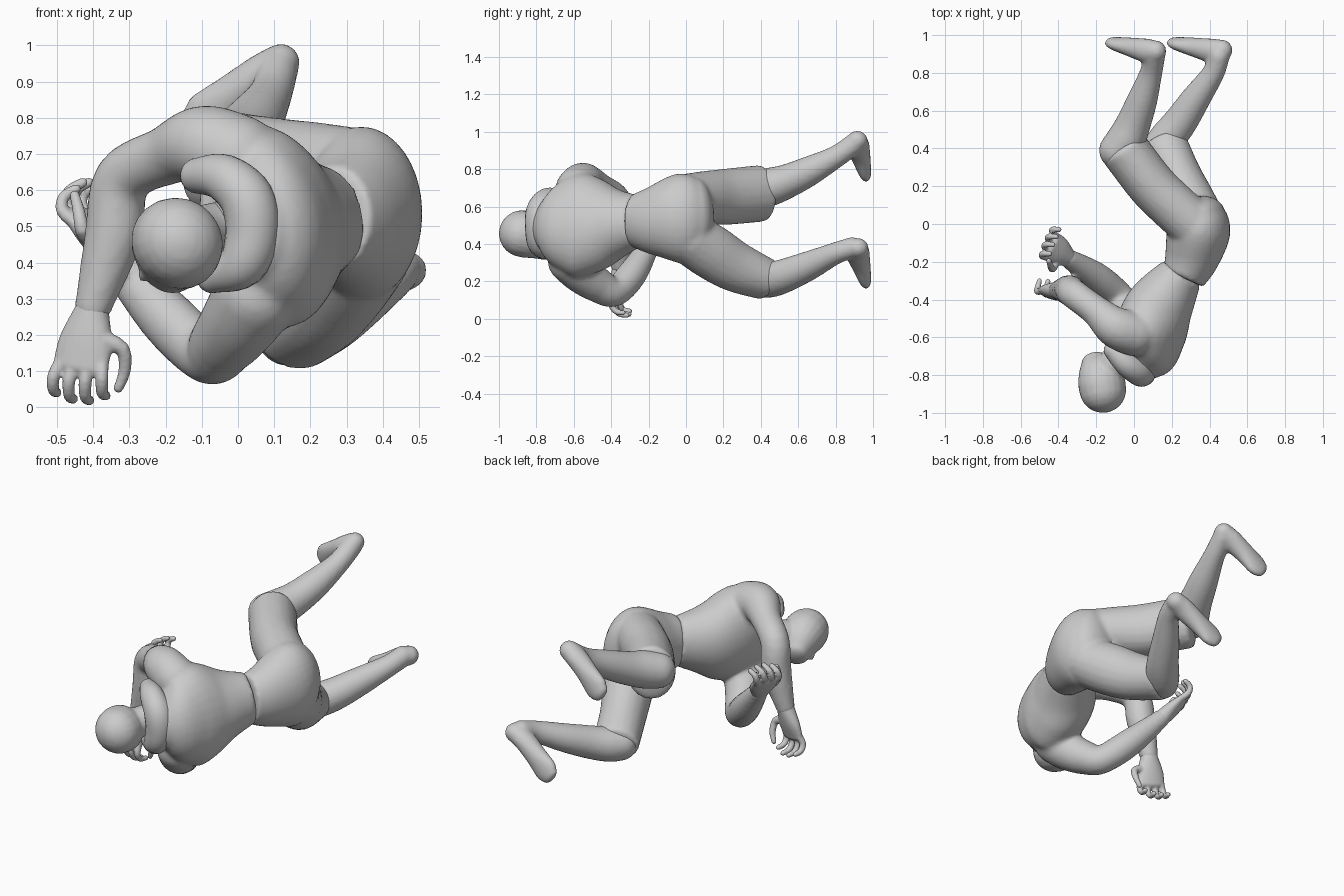
import bpy, math
from mathutils import Vector as V

if "Cube" in bpy.data.objects:
    bpy.data.objects.remove(bpy.data.objects["Cube"])


def catmull(a, b, c, d, t):
    return [0.5 * (2 * q + (r - p) * t + (2 * p - 5 * q + 4 * r - s) * t * t
                   + (3 * q - p - 3 * r + s) * t ** 3) for p, q, r, s in zip(a, b, c, d)]


def loft(stations, axis=(0, 0, 1), caps=(1, 1), n=20, sub=5):
    """Elliptical tube: stations are x, y, z, half width along axis, other half width."""
    st = [list(s) + ([s[3]] if len(s) == 4 else []) for s in stations]
    ext = [st[0]] + st + [st[-1]]
    path = [catmull(*ext[i:i + 4], k / sub) for i in range(len(st) - 1) for k in range(sub)]
    path.append(st[-1])
    cs = [V(p[:3]) for p in path]
    rings = []
    for i, p in enumerate(path):
        t = (cs[min(i + 1, len(cs) - 1)] - cs[max(i - 1, 0)]).normalized()
        u = V(axis) - t * t.dot(V(axis))
        u.normalize()
        rings.append((cs[i], t, u, t.cross(u), p[3], p[4]))

    def cap(ring, sign, length):
        c, t, u, w, a, b = ring
        out = []
        for k in (15, 30, 45, 60, 75, 85):
            s, q = math.sin(math.radians(k)), math.cos(math.radians(k))
            out.append((c + t * sign * s * min(a, b) * length, t, u, w, a * q, b * q))
        return out
    first = cap(rings[0], -1, caps[0])[::-1] if caps[0] else []
    last = cap(rings[-1], 1, caps[1]) if caps[1] else []
    rings = first + rings + last
    verts, faces = [], []
    for c, t, u, w, a, b in rings:
        for j in range(n):
            g = 2 * math.pi * j / n
            verts.append(c + u * a * math.cos(g) + w * b * math.sin(g))
    for i in range(len(rings) - 1):
        for j in range(n):
            k = (j + 1) % n
            faces.append((i * n + j, i * n + k, i * n + n + k, i * n + n + j))
    faces.append(tuple(range(n))[::-1])
    faces.append(tuple(range(len(verts) - n, len(verts))))
    return verts, faces


def make(name, parts, voxel=0.014, smooth=4):
    """Joins overlapping tubes into one skin."""
    verts, faces = [], []
    for v, f in parts:
        o = len(verts)
        verts += v
        faces += [tuple(i + o for i in q) for q in f]
    me = bpy.data.meshes.new(name)
    me.from_pydata(verts, [], faces)
    me.update()
    for p in me.polygons:
        p.use_smooth = True
    ob = bpy.data.objects.new(name, me)
    bpy.context.collection.objects.link(ob)
    if voxel:
        r = ob.modifiers.new("fuse", 'REMESH')
        r.mode, r.voxel_size, r.use_smooth_shade = 'VOXEL', voxel, True
        s = ob.modifiers.new("soften", 'SMOOTH')
        s.factor, s.iterations = 0.5, smooth
    return ob


# Jacket: trunk and both sleeves
trunk = loft([(0.03, -0.735, 0.50, .15, .12), (0.065, -0.68, 0.50, .235, .165),
              (0.085, -0.58, 0.50, .285, .185), (0.125, -0.46, 0.50, .25, .18),
              (0.185, -0.36, 0.51, .185, .155), (0.255, -0.26, 0.525, .14, .115)],
             axis=(-.22, .05, .97), caps=(.5, 0), n=32)
upper_sleeve = loft([(0.0, -0.58, 0.69, .12), (-0.10, -0.545, 0.725, .11), (-0.20, -0.46, 0.695, .082),
                     (-0.32, -0.37, 0.63, .078), (-0.345, -0.35, 0.47, .08),
                     (-0.40, -0.35, 0.28, .052)], axis=(.3, 1, 0))
lower_sleeve = loft([(0.05, -0.62, 0.31, .12), (0.01, -0.56, 0.245, .11), (-0.04, -0.47, 0.18, .095),
                     (-0.085, -0.38, 0.145, .08), (-0.20, -0.28, 0.25, .078),
                     (-0.35, -0.18, 0.42, .05)], axis=(.5, -.5, .6))
make("jacket", [trunk, upper_sleeve, lower_sleeve])

# Hood lying round the back of the neck
make("hood", [loft([(-.11, -.67, .64, .05), (-.04, -.74, .635, .065), (.025, -.78, .575, .075),
                    (.04, -.785, .48, .075), (.01, -.775, .395, .067), (-.07, -.72, .36, .045)],
                   axis=(0, 1, 0))], voxel=0)

# Head, jaw and neck, with a small nose
make("head", [loft([(-.165, -.878, .455, .122, .128), (-.172, -.84, .448, .122, .13),
                    (-.185, -.79, .425, .106, .118), (-.198, -.735, .39, .075, .09)],
                   axis=(.75, 0, .65), caps=(1, .6)),
              loft([(-.14, -.79, .46, .085), (-.09, -.71, .48, .08), (-.02, -.65, .49, .085)]),
              loft([(-.25, -.83, .385, .012), (-.26, -.79, .365, .019)], n=10)],
     voxel=0.01, smooth=4)

# Shorts: pelvis and two thigh tubes
pelvis = loft([(0.26, -0.285, 0.525, .14, .115), (0.305, -0.18, 0.525, .185, .145),
               (0.34, -0.04, 0.535, .24, .17), (0.33, 0.04, 0.535, .225, .155)],
              axis=(0, 0, 1), caps=(0, .7), n=32)
upper_thigh = loft([(0.31, 0.0, 0.645, .13, .13), (0.20, 0.10, 0.65, .14, .13),
                    (0.09, 0.21, 0.652, .15, .13), (-0.055, 0.40, 0.67, .152, .13)], caps=(1, .25))
lower_thigh = loft([(0.34, 0.02, 0.43, .14, .14), (0.29, 0.13, 0.36, .147, .135),
                    (0.23, 0.26, 0.28, .137, .125), (0.155, 0.43, 0.21, .112, .125)], caps=(1, .25))
make("shorts", [pelvis, upper_thigh, lower_thigh], smooth=3)

# Lower legs with feet
legs = {
    "upper_leg": ([(-.085, .39, .69, .10), (-.04, .45, .705, .103), (0, .54, .735, .092),
                   (.045, .66, .79, .08), (.09, .80, .865, .06), (.11, .90, .935, .057)],
                  [(.118, .915, .952, .053), (.065, .918, .92, .056), (-.01, .935, .865, .06),
                   (-.085, .953, .802, .073), (-.115, .96, .782, .058)]),
    "lower_leg": ([(.14, .41, .205, .092), (.18, .46, .21, .095), (.245, .54, .235, .09),
                   (.325, .66, .285, .078), (.42, .80, .35, .059), (.45, .89, .38, .057)],
                  [(.468, .92, .378, .053), (.41, .918, .35, .056), (.325, .935, .29, .06),
                   (.245, .953, .23, .073), (.215, .96, .208, .058)]),
}
for name, (shin, foot) in legs.items():
    flat = [s + (h,) for s, h in zip(foot, (.056, .064, .052, .037, .03))]
    make(name, [loft(shin, axis=(0, 0, 1)), loft(flat, axis=(.5, .1, -.85))], voxel=0.011)


# Hands: palm, four curled fingers and a thumb
def hand(name, wrist, knuckles, across, curl, side):
    wrist, knuckles = V(wrist), V(knuckles)
    fwd = (knuckles - wrist).normalized()
    w = V(across).normalized()
    c = V(curl).normalized()
    mid = wrist.lerp(knuckles, .55)
    parts = [loft([(*wrist, .048, .046), (*mid, .076, .04), (*knuckles, .08, .029)], axis=w)]
    for i, ln in enumerate((.105, .12, .115, .095)):
        off = (i - 1.5) * .041 * -side
        a = knuckles + w * off * .95 - fwd * .01
        b = a + fwd * ln * .45 + w * off * .2 - c * .004
        d = b + fwd * ln * .38 + c * ln * .28
        e = d + fwd * ln * .08 + c * ln * .4
        parts.append(loft([(*a, .02), (*b, .018), (*d, .0165), (*e, .014)], axis=w, n=12, sub=3))
    a = mid + w * side * .05
    b = a + w * side * .055 + fwd * .025 + c * .02
    d = b + fwd * .06 + w * side * .01 + c * .03
    e = d + fwd * .05 - w * side * .012 + c * .015
    parts.append(loft([(*a, .028), (*b, .021), (*d, .0175), (*e, .014)], axis=c, n=12, sub=3))
    make(name, parts, voxel=0.006, smooth=3)


hand("upper_hand", (-.403, -.35, .27), (-.435, -.37, .115), (1, -.3, 0), (.3, 1, 0), 1)
hand("lower_hand", (-.35, -.18, .42), (-.435, -.12, .525), (.35, .9, .1), (.9, -.1, .35), -1)
